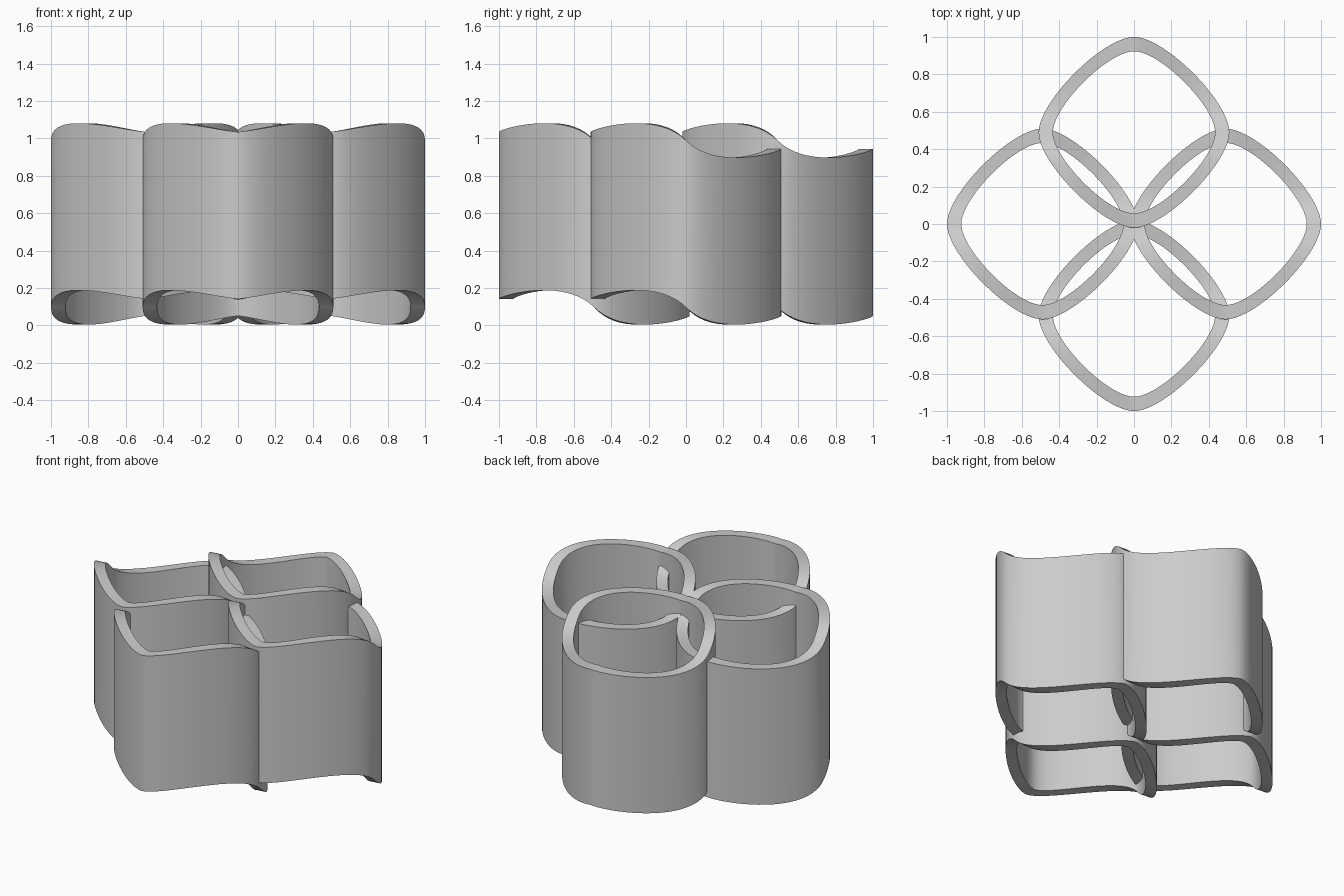
import bpy, bmesh

if "Cube" in bpy.data.objects:
    bpy.data.objects.remove(bpy.data.objects["Cube"])

R = 0.51        # half width of one cell
HANDLE = 0.165  # corner roundness of the diamond outline
INNER = 0.85    # inner outline relative to outer
CENTRE = 0.49   # distance of each cell from the middle
Z_LOW, Z_HIGH = 0.096, 0.989
STEPS = 20


def bez(a, b, c, d, t):
    u = 1 - t
    return a*u**3 + 3*b*u*u*t + 3*c*u*t*t + d*t**3


def wavy_outline():
    """Rounded diamond loop whose height waves up at the front and down at the back."""
    quarter = []
    for i in range(STEPS):
        t = i / STEPS
        quarter.append((bez(0, HANDLE, R, R, t),
                        bez(-R, -R, -HANDLE, 0, t),
                        bez(0.045, 0.06, 0.165, 0, t)))
    # front right, back right, back left, front left
    right_back = [(x, -y, -z) for x, y, z in reversed(quarter)]
    half = quarter + [(R, 0, 0)] + right_back
    left = [(-x, y, z) for x, y, z in reversed(half[1:-1])]
    return half + left


def wavy_tube(name, cx, cy):
    bm = bmesh.new()
    loop = wavy_outline()
    rings = []
    for scale, base in ((1, Z_LOW), (1, Z_HIGH), (INNER, Z_HIGH), (INNER, Z_LOW)):
        rings.append([bm.verts.new((x*scale, y*scale, z + base)) for x, y, z in loop])
    n = len(loop)
    for k in range(4):
        a, b = rings[k], rings[(k + 1) % 4]
        for i in range(n):
            j = (i + 1) % n
            bm.faces.new((a[i], a[j], b[j], b[i]))
    bmesh.ops.recalc_face_normals(bm, faces=bm.faces)
    mesh = bpy.data.meshes.new(name)
    bm.to_mesh(mesh)
    bm.free()
    obj = bpy.data.objects.new(name, mesh)
    obj.location = (cx, cy, 0)
    bpy.context.collection.objects.link(obj)
    bpy.ops.object.select_all(action='DESELECT')
    obj.select_set(True)
    bpy.context.view_layer.objects.active = obj
    bpy.ops.object.shade_smooth_by_angle()


# Four identical overlapping cells
for name, cx, cy in (("front_cell", 0, -CENTRE), ("back_cell", 0, CENTRE),
                     ("left_cell", -CENTRE, 0), ("right_cell", CENTRE, 0)):
    wavy_tube(name, cx, cy)
